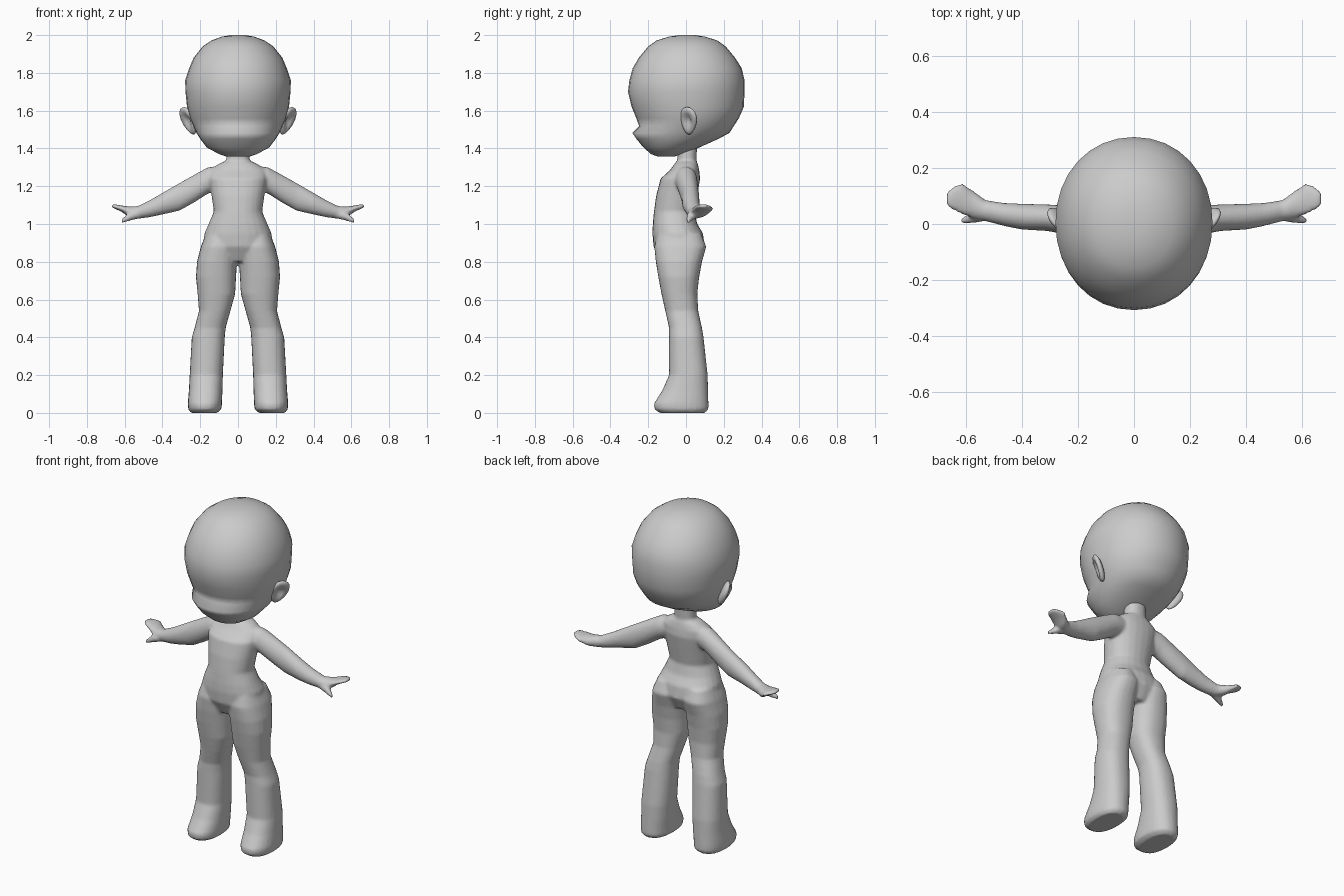
import bpy, bmesh, math
from mathutils import Matrix, Vector

grey = bpy.data.materials.new("plain_grey")
grey.diffuse_color = (0.6, 0.6, 0.6, 1)


def loft(bm, rings, axis="z", side=1, n=24, power=2.0):
    """Closed tube through rings (pos, a0, a1, b0, b1) stacked along x or z."""
    loops = []
    for pos, a0, a1, b0, b1 in rings:
        loop = []
        for i in range(n):
            t = 2 * math.pi * i / n
            c, s = math.cos(t), math.sin(t)
            a = (a0 + a1) / 2 + (a1 - a0) / 2 * math.copysign(abs(c) ** (2 / power), c)
            b = (b0 + b1) / 2 + (b1 - b0) / 2 * math.copysign(abs(s) ** (2 / power), s)
            p = (a, b, pos) if axis == "z" else (pos, a, b)
            loop.append(bm.verts.new((p[0] * side, p[1], p[2])))
        loops.append(loop)
    for lo, hi in zip(loops, loops[1:]):
        for i in range(n):
            j = (i + 1) % n
            bm.faces.new((lo[i], lo[j], hi[j], hi[i]))
    bm.faces.new(loops[0])
    bm.faces.new(loops[-1])


def finish(name, bm):
    bmesh.ops.recalc_face_normals(bm, faces=bm.faces)
    mesh = bpy.data.meshes.new(name)
    bm.to_mesh(mesh)
    bm.free()
    for p in mesh.polygons:
        p.use_smooth = True
    mesh.materials.append(grey)
    ob = bpy.data.objects.new(name, mesh)
    bpy.context.collection.objects.link(ob)
    return ob


# Body: torso with neck, legs and arms, fused into one skin
bm = bmesh.new()
torso = [(0.80, 0.10, -0.13, 0.06), (0.88, 0.185, -0.172, 0.10), (0.95, 0.178, -0.178, 0.09),
         (1.0, 0.156, -0.176, 0.06), (1.065, 0.128, -0.17, 0.045), (1.15, 0.14, -0.158, 0.06),
         (1.24, 0.155, -0.135, 0.075), (1.285, 0.15, -0.085, 0.07), (1.32, 0.10, -0.06, 0.062),
         (1.335, 0.062, -0.046, 0.055), (1.43, 0.06, -0.045, 0.06)]
loft(bm, [(z, -w, w, y0, y1) for z, w, y0, y1 in torso], power=2.2)

leg = [(0.95, 0.02, 0.17, -0.15, 0.08), (0.88, 0.0, 0.197, -0.168, 0.108), (0.80, 0.005, 0.217, -0.16, 0.085),
       (0.72, 0.01, 0.223, -0.147, 0.07), (0.63, 0.015, 0.214, -0.13, 0.06), (0.54, 0.04, 0.207, -0.11, 0.065),
       (0.45, 0.065, 0.23, -0.09, 0.085), (0.40, 0.07, 0.245, -0.09, 0.093), (0.20, 0.08, 0.256, -0.09, 0.115),
       (0.12, 0.082, 0.26, -0.125, 0.117), (0.05, 0.085, 0.266, -0.17, 0.119), (0.02, 0.087, 0.264, -0.168, 0.119),
       (0.0, 0.11, 0.25, -0.14, 0.10)]
arm = [(0.08, -0.06, 0.05, 1.19, 1.31), (0.16, -0.055, 0.06, 1.16, 1.30), (0.23, -0.04, 0.065, 1.115, 1.262),
       (0.31, -0.025, 0.07, 1.07, 1.217), (0.40, -0.02, 0.072, 1.05, 1.165), (0.46, -0.008, 0.075, 1.037, 1.13),
       (0.53, 0.01, 0.085, 1.027, 1.095), (0.575, 0.02, 0.12, 1.035, 1.092), (0.615, 0.035, 0.147, 1.064, 1.098),
       (0.65, 0.05, 0.13, 1.08, 1.104), (0.667, 0.065, 0.115, 1.087, 1.106)]
thumb = [(0.52, 0.012, 0.06, 1.03, 1.075), (0.57, 0.003, 0.05, 1.018, 1.065), (0.60, 0.0, 0.03, 1.008, 1.04),
         (0.62, 0.0, 0.018, 1.004, 1.02)]
for side in (1, -1):
    loft(bm, leg, side=side, power=2.3)
    loft(bm, arm, "x", side)
    loft(bm, thumb, "x", side, n=12)
body = finish("body", bm)
skin = body.modifiers.new("fuse", "REMESH")
skin.mode = "VOXEL"
skin.voxel_size = 0.009
skin.use_smooth_shade = True
soft = body.modifiers.new("soften", "SMOOTH")
soft.factor = 0.5
soft.iterations = 3

# Head: big round skull with a short muzzle
bm = bmesh.new()
head = [(1.357, 0.06, -0.15, -0.06), (1.37, 0.10, -0.185, -0.02), (1.405, 0.165, -0.225, 0.07),
        (1.45, 0.20, -0.262, 0.17), (1.482, 0.22, -0.284, 0.23), (1.517, 0.236, -0.248, 0.252),
        (1.56, 0.255, -0.263, 0.28), (1.62, 0.27, -0.288, 0.306), (1.70, 0.278, -0.307, 0.31),
        (1.76, 0.28, -0.30, 0.31), (1.825, 0.258, -0.282, 0.295), (1.88, 0.235, -0.25, 0.26),
        (1.94, 0.187, -0.20, 0.21), (1.972, 0.14, -0.155, 0.165), (1.992, 0.085, -0.09, 0.10),
        (2.0, 0.04, -0.035, 0.05)]
loft(bm, [(z, -w, w, y0, y1) for z, w, y0, y1 in head], n=32, power=2.08)
finish("head", bm)

# Ears: tilted flat shells with a hollow facing out and forward
for side, name in ((1, "ear_left"), (-1, "ear_right")):
    bm = bmesh.new()
    bmesh.ops.create_uvsphere(bm, u_segments=16, v_segments=12, radius=1)
    for v in bm.verts:
        r = math.hypot(v.co.y, v.co.z)
        if v.co.x > 0:
            v.co.x *= 0.9 - 1.5 * max(0, 1 - r * 1.25)
        v.co = Vector((v.co.x * 0.024, v.co.y * (0.05 + 0.012 * v.co.z), v.co.z * 0.078))
    bm.transform(Matrix.Translation((0.263, 0.014, 1.546)) @ Matrix.Rotation(math.radians(24), 4, "Y")
                 @ Matrix.Rotation(math.radians(-35), 4, "Z"))
    bm.transform(Matrix.Diagonal((side, 1, 1, 1)))
    finish(name, bm)
